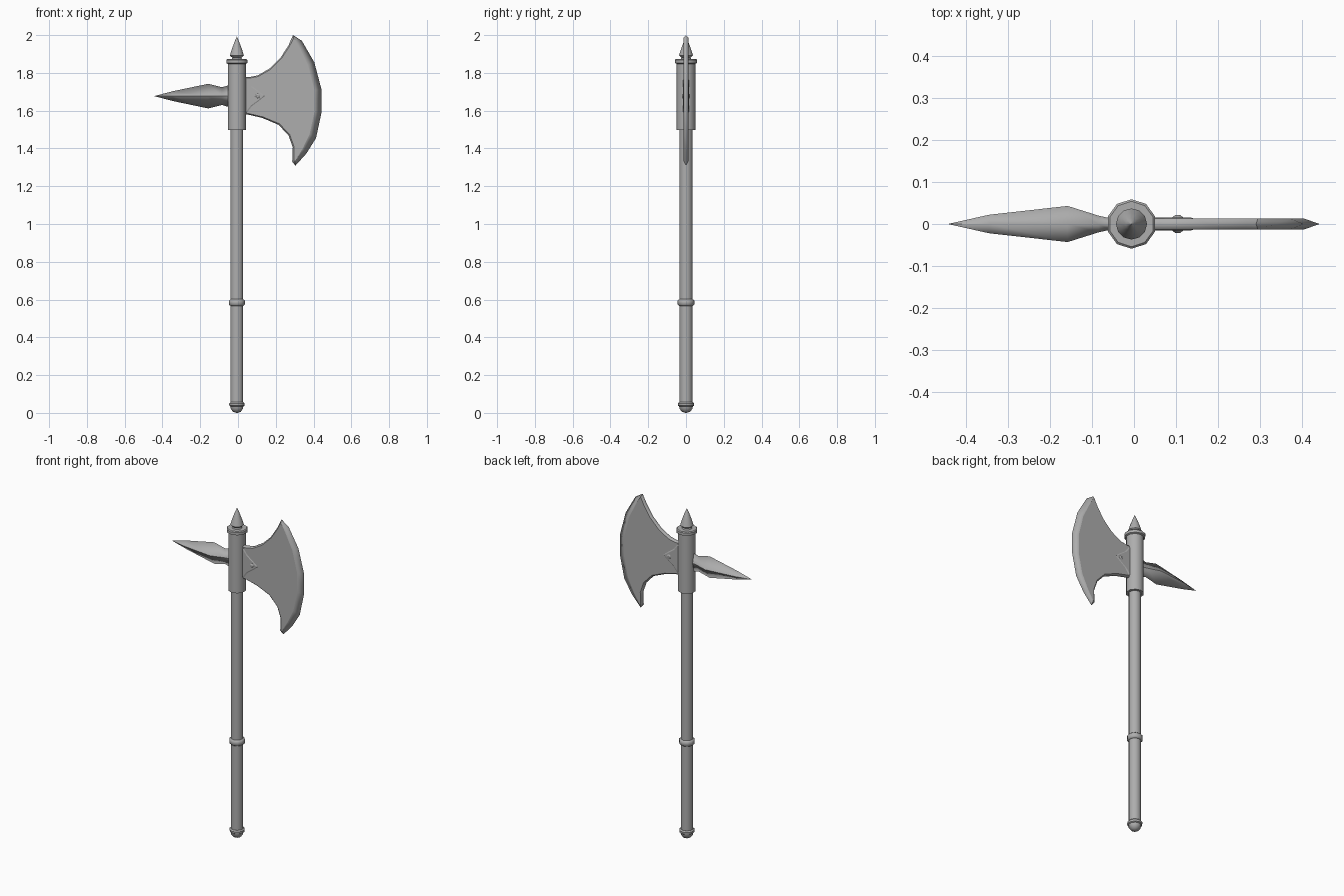
import bpy, bmesh
from math import cos, sin, pi, radians

if "Cube" in bpy.data.objects:
    bpy.data.objects.remove(bpy.data.objects["Cube"])

AX = -0.006   # shaft axis
ZC = 1.677    # height of the axe head's centre line

# Dark steel grey shared by every part
grey = bpy.data.materials.new("dark_grey")
grey.diffuse_color = (0.42, 0.42, 0.42, 1)
grey.use_nodes = True
grey.node_tree.nodes["Principled BSDF"].inputs["Base Color"].default_value = grey.diffuse_color


def finish(name, bm, angle, soft=None):
    """Make the object; edges whose two points satisfy soft() stay smooth."""
    bmesh.ops.remove_doubles(bm, verts=bm.verts, dist=1e-5)
    bmesh.ops.recalc_face_normals(bm, faces=bm.faces)
    me = bpy.data.meshes.new(name)
    bm.to_mesh(me)
    bm.free()
    me.materials.append(grey)
    ob = bpy.data.objects.new(name, me)
    bpy.context.collection.objects.link(ob)
    bpy.ops.object.select_all(action='DESELECT')
    ob.select_set(True)
    bpy.context.view_layer.objects.active = ob
    bpy.ops.object.shade_smooth_by_angle(angle=radians(angle))
    if soft:
        for e in ob.data.edges:
            if all(soft(ob.data.vertices[v].co) for v in e.vertices):
                e.use_edge_sharp = False
    return ob


def loft(name, rings, angle=35, soft=None):
    """Skin a list of equally long closed rings and cap both ends."""
    bm = bmesh.new()
    vr = [[bm.verts.new(p) for p in r] for r in rings]
    n = len(vr[0])
    for a, b in zip(vr, vr[1:]):
        for i in range(n):
            j = (i + 1) % n
            bm.faces.new((a[i], a[j], b[j], b[i]))
    caps = [bm.faces.new(vr[0]), bm.faces.new(vr[-1])]
    bmesh.ops.triangulate(bm, faces=caps)
    return finish(name, bm, angle, soft)


def turned(name, profile, sides=10, angle=40):
    """Revolve (radius, z) pairs about the shaft axis."""
    return loft(name, [[(AX + r * cos(pi / 2 + 2 * pi * i / sides),
                         r * sin(pi / 2 + 2 * pi * i / sides), z)
                        for i in range(sides)] for r, z in profile], angle)


# Shaft and its fittings
turned("shaft", [(0.035, 0.04), (0.035, 1.52)])
turned("pommel", [(0.004, 0.0), (0.022, 0.006), (0.034, 0.022), (0.036, 0.034),
                  (0.042, 0.038), (0.043, 0.05), (0.036, 0.057)])
turned("grip_ring", [(0.035, 0.566), (0.044, 0.573), (0.044, 0.595), (0.035, 0.602)], angle=60)
turned("socket", [(0.036, 1.497), (0.05, 1.497), (0.05, 1.848), (0.059, 1.852),
                  (0.059, 1.868), (0.054, 1.873), (0.03, 1.873)])
turned("top_spike", [(0.03, 1.868), (0.024, 1.88), (0.037, 1.892),
                     (0.027, 1.925), (0.014, 1.96), (0.0005, 1.992)], sides=12)

# Blade: sharp outer contour near y = 0 and flat inner contour on both sides
outer = [(0.02, 1.778), (0.06, 1.778), (0.105, 1.787), (0.167, 1.823), (0.225, 1.88),
         (0.267, 1.945), (0.291, 2.0),
         (0.338, 1.97), (0.404, 1.856), (0.442, 1.712), (0.442, 1.59), (0.413, 1.455),
         (0.362, 1.373), (0.304, 1.309),
         (0.287, 1.33), (0.29, 1.405), (0.268, 1.468), (0.215, 1.525),
         (0.13, 1.561), (0.06, 1.578), (0.02, 1.581)]
inner = [(0.02, 1.772), (0.06, 1.772), (0.107, 1.781), (0.171, 1.818), (0.23, 1.876),
         (0.273, 1.942), (0.295, 1.985),
         (0.32, 1.945), (0.372, 1.84), (0.405, 1.708), (0.405, 1.597), (0.379, 1.475),
         (0.34, 1.395), (0.302, 1.332),
         (0.296, 1.335), (0.297, 1.408), (0.274, 1.473), (0.219, 1.531),
         (0.132, 1.567), (0.06, 1.584), (0.02, 1.587)]
T = 0.013


def rim(y):
    # flat back rim, knife edge along the cutting side
    return [(x, 0 if 6 <= i <= 13 else y, z) for i, (x, z) in enumerate(outer)]


loft("axe_blade", [[(x, -T, z) for x, z in inner], rim(-T * 0.5), rim(T * 0.5),
                   [(x, T, z) for x, z in inner]], 15,
     soft=lambda c: abs(c.y) < T * 0.6)

# Pointed cheek plate laid over both blade faces, with sloping edges
half = [(0.02, 0.09), (0.05, 0.086), (0.075, 0.052), (0.105, 0.03)]
plate = half + [(0.143, 0.0)] + [(x, -z) for x, z in reversed(half)]
loft("cheek_plate", [[(x - d, y, ZC + z * (1 - 4 * d)) for x, z in plate]
                     for d, y in ((0.008, -0.0155), (0, -0.0128), (0, 0.0128), (0.008, 0.0155))], 5)

# Rivet through the plate
loft("rivet", [[(0.104 + r * cos(2 * pi * i / 8), y, ZC + r * sin(2 * pi * i / 8))
                for i in range(8)]
               for r, y in [(0.006, -0.021), (0.013, -0.016), (0.013, 0.016), (0.006, 0.021)]])

# Back spike: diamond section, (x, half depth, half height), soft top and bottom ridges
spike = [(-0.03, 0.014, 0.056), (-0.058, 0.014, 0.055), (-0.085, 0.02, 0.047),
         (-0.158, 0.043, 0.065), (-0.345, 0.022, 0.026), (-0.442, 0.0004, 0.0004)]
loft("back_spike", [[(x, -y, ZC), (x, 0, ZC + z), (x, y, ZC), (x, 0, ZC - z)]
                    for x, y, z in spike], 25,
     soft=lambda c: abs(c.y) < 1e-5)
